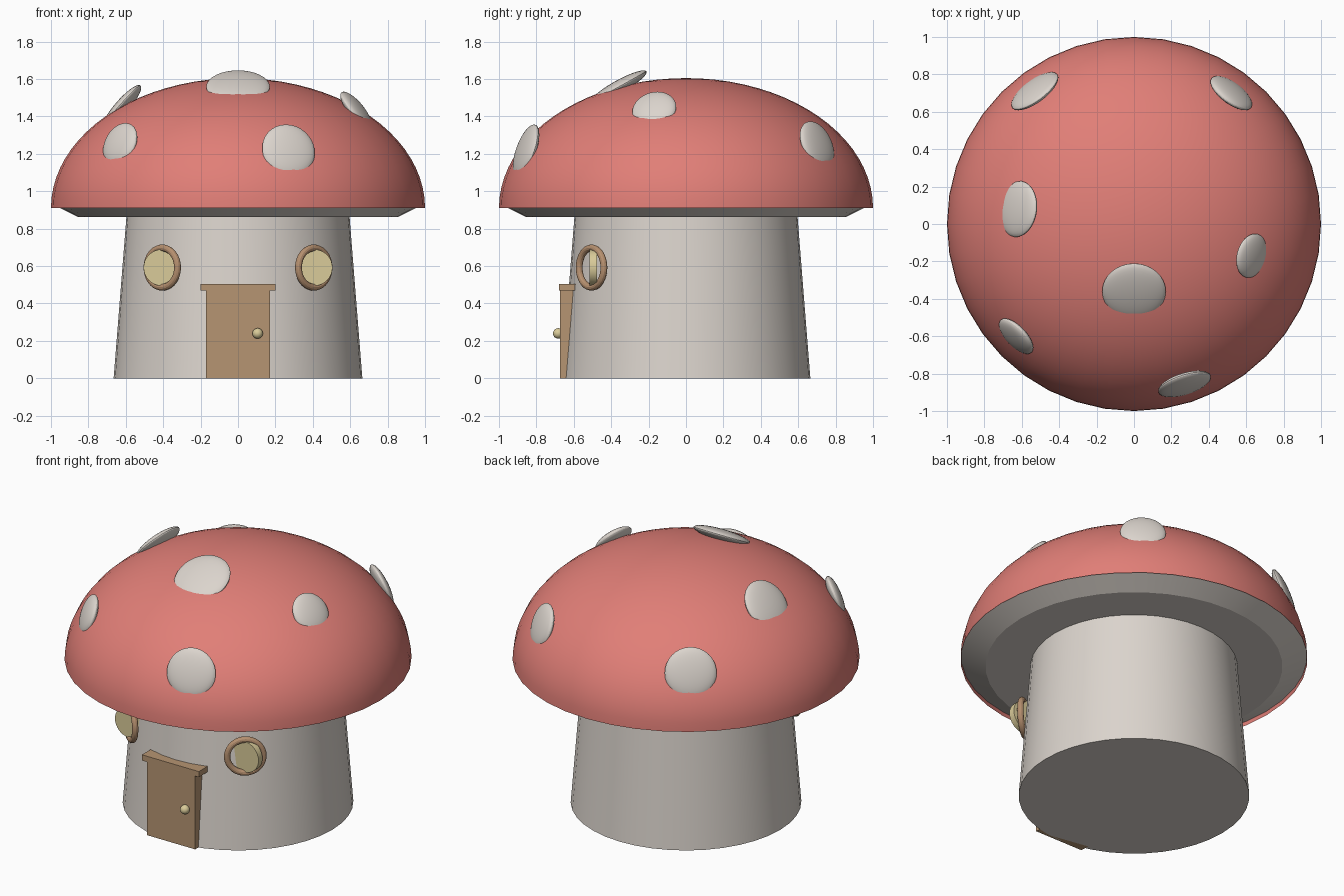
import bpy
import bmesh
from math import pi, sqrt, radians
from mathutils import Matrix, Vector

cube = bpy.data.objects.get("Cube")
if cube:
    bpy.data.objects.remove(cube, do_unlink=True)


def material(name, rgb):
    mat = bpy.data.materials.new(name)
    mat.use_nodes = True
    color = (*rgb, 1.0)
    mat.diffuse_color = color
    mat.node_tree.nodes["Principled BSDF"].inputs["Base Color"].default_value = color
    return mat


RED = material("cap_red", (0.75, 0.21, 0.185))
CREAM = material("stem_cream", (0.71, 0.66, 0.61))
WOOD = material("door_wood", (0.47, 0.30, 0.17))
FRAME = material("frame_wood", (0.47, 0.28, 0.16))
GLASS = material("window_yellow", (0.70, 0.60, 0.32))


def finish(name, bm, mat, matrix=None, smooth=True):
    """Turn a bmesh into a named, coloured object."""
    if matrix is not None:
        bm.transform(matrix)
    mesh = bpy.data.meshes.new(name)
    bm.to_mesh(mesh)
    bm.free()
    obj = bpy.data.objects.new(name, mesh)
    bpy.context.collection.objects.link(obj)
    mesh.materials.append(mat)
    if smooth:
        shade(obj)
    return obj


def shade(obj):
    bpy.ops.object.select_all(action="DESELECT")
    obj.select_set(True)
    bpy.context.view_layer.objects.active = obj
    bpy.ops.object.shade_smooth_by_angle(angle=radians(22))


def frustum(name, r_low, r_high, z_low, z_high, mat):
    bm = bmesh.new()
    bmesh.ops.create_cone(bm, cap_ends=True, segments=40, radius1=r_low,
                          radius2=r_high, depth=z_high - z_low)
    return finish(name, bm, mat, Matrix.Translation((0, 0, (z_low + z_high) / 2)))


def box(name, center, size, mat):
    bm = bmesh.new()
    bmesh.ops.create_cube(bm, size=1)
    return finish(name, bm, mat, Matrix.LocRotScale(Vector(center), None, Vector(size)), False)


def ellipsoid(name, center, direction, scale, mat):
    bm = bmesh.new()
    bmesh.ops.create_uvsphere(bm, u_segments=32, v_segments=20, radius=1)
    turn = Vector(direction).to_track_quat("Z", "Y")
    return finish(name, bm, mat, Matrix.LocRotScale(Vector(center), turn, Vector(scale)))


# Stem and the sloped underside of the cap
frustum("stem", 0.665, 0.592, 0, 0.92, CREAM)
frustum("cap_underside", 0.856, 0.998, 0.862, 0.935, CREAM)

# Domed cap: open half sphere, flattened
CAP_Z, CAP_H = 0.91, 0.695
bm = bmesh.new()
bmesh.ops.create_uvsphere(bm, u_segments=40, v_segments=40, radius=1)
bmesh.ops.bisect_plane(bm, geom=bm.verts[:] + bm.edges[:] + bm.faces[:], dist=1e-4,
                       plane_co=(0, 0, 0), plane_no=(0, 0, -1), clear_outer=True)
finish("cap", bm, RED, Matrix.LocRotScale(Vector((0, 0, CAP_Z)), None, Vector((1, 1, CAP_H))))

# Lens-shaped spots sitting on the cap: x, y, radius
spots = [(0, -0.36, 0.17), (-0.63, -0.60, 0.12), (0.27, -0.855, 0.147),
         (-0.62, 0.08, 0.15), (0.63, -0.17, 0.12), (0.52, 0.70, 0.132),
         (-0.53, 0.71, 0.15)]
for i, (x, y, r) in enumerate(spots):
    h = CAP_H * sqrt(1 - x * x - y * y)
    ellipsoid(f"spot_{i + 1}", (x, y, CAP_Z + h), (x, y, h), (r, r, 0.035), CREAM)

# Door, lintel and knob
box("door", (0, -0.634, 0.236), (0.34, 0.08, 0.472), WOOD)
box("door_lintel", (0, -0.635, 0.487), (0.40, 0.09, 0.036), WOOD)
ellipsoid("door_knob", (0.105, -0.683, 0.24), (0, 0, 1), (0.028,) * 3, GLASS)

# Round windows: a ring turned with the wall, and a forward-facing pane
for side, name in ((1, "left"), (-1, "right")):
    bpy.ops.mesh.primitive_torus_add(
        major_segments=40, minor_segments=12, major_radius=0.105, minor_radius=0.0185,
        location=(side * 0.405, -0.505, 0.592), rotation=(pi / 2, 0, side * radians(39)))
    ring = bpy.context.object
    ring.name = f"{name}_window_frame"
    ring.data.materials.append(FRAME)
    shade(ring)
    bm = bmesh.new()
    bmesh.ops.create_cone(bm, cap_ends=True, segments=32, radius1=0.097,
                          radius2=0.097, depth=0.04)
    finish(f"{name}_window_pane", bm, GLASS,
           Matrix.Translation((side * 0.408, -0.495, 0.592)) @ Matrix.Rotation(pi / 2, 4, "X"))
